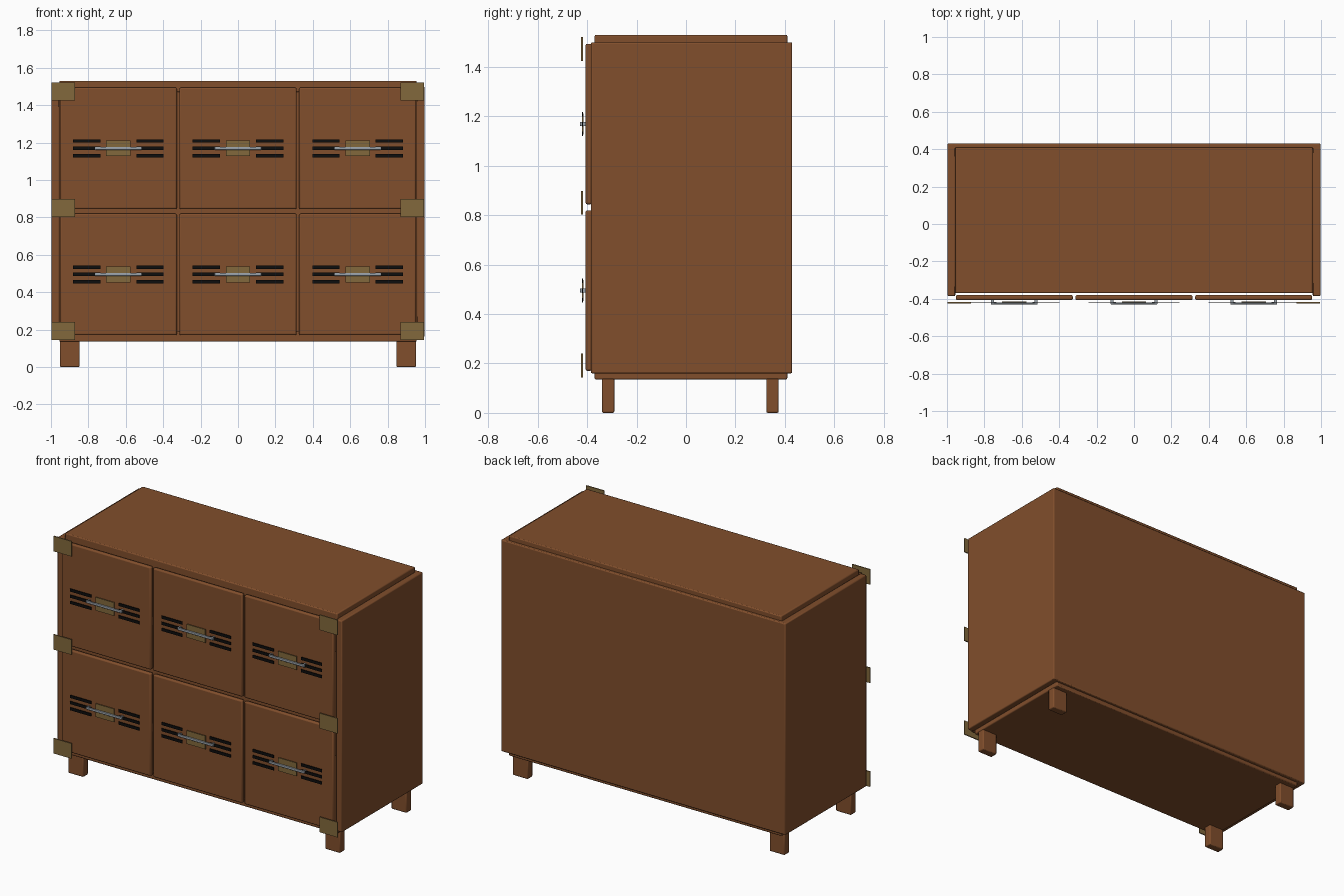
import bpy

cube = bpy.data.objects.get("Cube")
if cube:
    bpy.data.objects.remove(cube, do_unlink=True)


def material(name, rgb, metallic=0.0):
    m = bpy.data.materials.new(name)
    m.use_nodes = True
    m.diffuse_color = (*rgb, 1)
    bsdf = m.node_tree.nodes["Principled BSDF"]
    bsdf.inputs["Base Color"].default_value = (*rgb, 1)
    bsdf.inputs["Metallic"].default_value = metallic
    return m


wood = material("brown wood", (0.22, 0.077, 0.025))
brass = material("aged brass", (0.223, 0.141, 0.045))
steel = material("grey steel", (0.32, 0.36, 0.40))
black = material("black slot", (0.004, 0.004, 0.004))


def box(name, x, y, z, mat, bevel=0.0):
    """Box from (min, max) pairs, with optionally rounded edges."""
    bpy.ops.mesh.primitive_cube_add(size=1, location=[sum(r) / 2 for r in (x, y, z)])
    ob = bpy.context.object
    ob.name = name
    ob.scale = [r[1] - r[0] for r in (x, y, z)]
    bpy.ops.object.transform_apply(location=False, rotation=False, scale=True)
    ob.data.materials.append(mat)
    if bevel:
        mod = ob.modifiers.new("soft edges", 'BEVEL')
        mod.width = bevel
        mod.segments = 2
        bpy.ops.object.shade_smooth_by_angle()
    return ob


def around(c, half):
    return (c - half, c + half)


# Carcass
for side, s in (("left", 1), ("right", -1)):
    box(side + "_side_panel", sorted((s * 0.955, s * 0.997)), (-0.385, 0.43),
        (0.16, 1.50), wood, 0.006)
box("back_panel", (-0.99, 0.99), (0.40, 0.43), (0.16, 1.50), wood, 0.006)
box("top_panel", (-0.955, 0.955), (-0.37, 0.41), (1.47, 1.53), wood, 0.006)
box("bottom_panel", (-0.955, 0.955), (-0.37, 0.41), (0.135, 0.19), wood, 0.006)

# Dividers behind the drawer fronts
box("shelf", (-0.955, 0.955), (-0.37, 0.40), (0.81, 0.85), wood)
for side, x in (("left", 0.32), ("right", -0.32)):
    box(side + "_divider", around(x, 0.02), (-0.37, 0.40), (0.19, 1.47), wood)

# Legs
for side, x in (("left", 0.90), ("right", -0.90)):
    for end, y in (("front", -0.315), ("back", 0.35)):
        box(f"{end}_{side}_leg", around(x, 0.053), around(y, 0.025),
            (0, 0.15), wood, 0.006)

# Drawers with slots and handles
for row, z in (("lower", 0.495), ("upper", 1.169)):
    for col, x in (("right", -0.64), ("middle", 0), ("left", 0.64)):
        name = f"{row}_{col}"
        box(name + "_drawer_front", around(x, 0.313), (-0.407, -0.38),
            around(z, 0.325), wood, 0.008)
        box(name + "_handle_plate", around(x, 0.065), (-0.421, -0.415),
            around(z, 0.042), brass)
        box(name + "_handle_bar", around(x, 0.125), (-0.43, -0.421),
            around(z, 0.008), steel, 0.003)
        for s in (-1, 1):
            box(name + "_handle_post", around(x + s * 0.117, 0.008), (-0.425, -0.405),
                around(z, 0.008), steel)
            for step in (-1, 0, 1):
                box(name + "_slot", around(x + s * 0.169, 0.073), (-0.421, -0.417),
                    around(z + step * 0.039, 0.009), black)

# Corner and middle reinforcement plates
for level, z in (("bottom", 0.192), ("middle", 0.85), ("top", 1.473)):
    for side, x in (("left", 0.931), ("right", -0.934)):
        box(f"{level}_{side}_brace", around(x, 0.063), (-0.424, -0.417),
            around(z, 0.048), brass)
